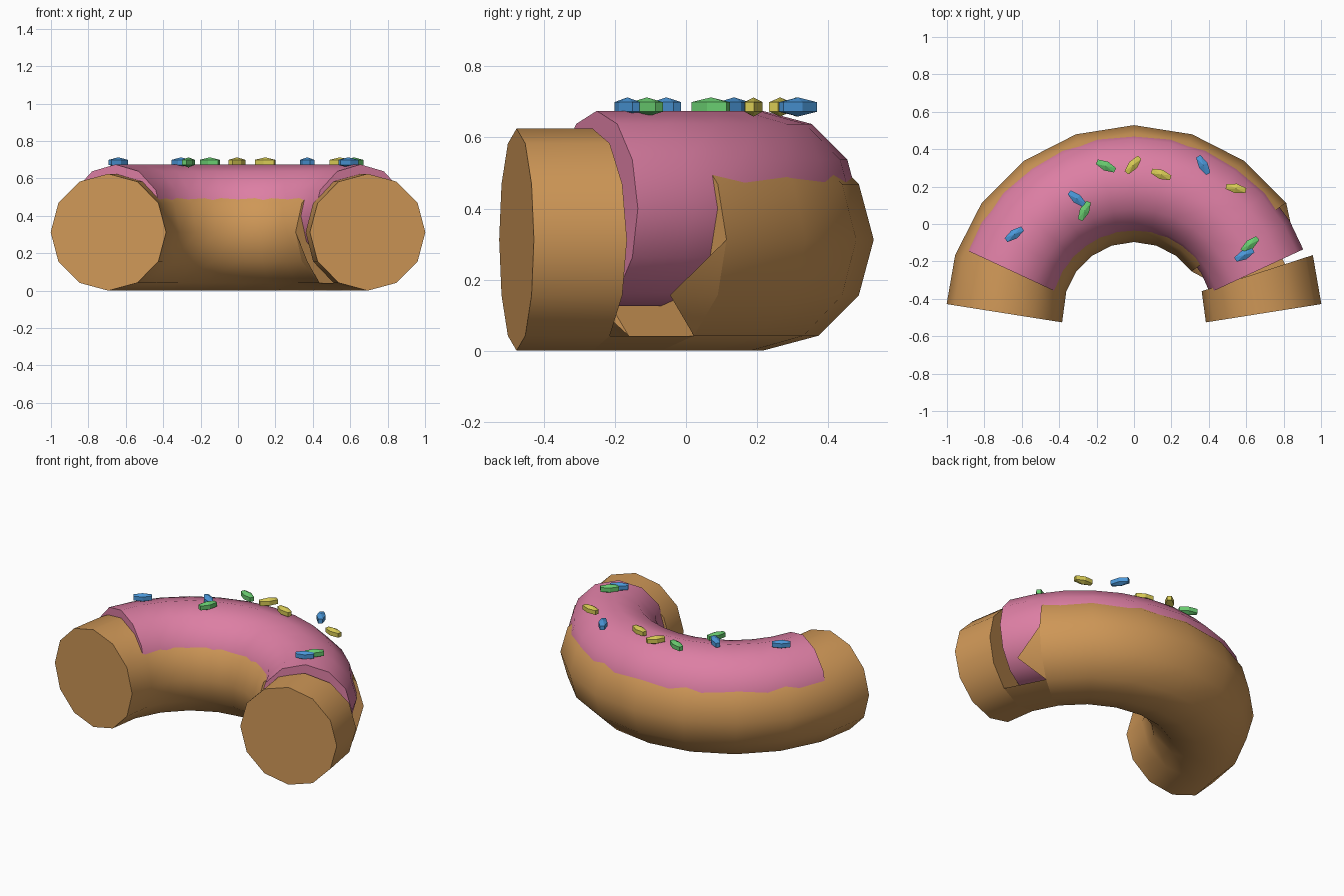
import bpy, bmesh, math
from mathutils import Vector

if "Cube" in bpy.data.objects:
    bpy.data.objects.remove(bpy.data.objects["Cube"])

CY = -0.477      # centre of the ring arc
MAJOR = 0.693
SIDES = 12


def material(name, rgb):
    m = bpy.data.materials.new(name)
    m.diffuse_color = (*rgb, 1)
    m.use_nodes = True
    m.node_tree.nodes["Principled BSDF"].inputs["Base Color"].default_value = m.diffuse_color
    return m


dough_mat = material("baked dough", (0.62, 0.31, 0.095))
icing_mat = material("pink icing", (0.72, 0.21, 0.37))
blue = material("blue sprinkle", (0.07, 0.31, 0.69))
green = material("green sprinkle", (0.14, 0.60, 0.16))
yellow = material("yellow sprinkle", (0.68, 0.59, 0.09))


def finish(bm, name, mat, angle=None):
    bmesh.ops.recalc_face_normals(bm, faces=bm.faces)
    me = bpy.data.meshes.new(name)
    bm.to_mesh(me)
    bm.free()
    ob = bpy.data.objects.new(name, me)
    bpy.context.collection.objects.link(ob)
    me.materials.append(mat)
    for p in me.polygons:
        p.use_smooth = angle is not None
    if angle:
        bpy.ops.object.select_all(action='DESELECT')
        ob.select_set(True)
        bpy.context.view_layer.objects.active = ob
        bpy.ops.object.shade_smooth_by_angle(angle=math.radians(angle))
    return ob


def ring(bm, a, tilt, r, z):
    """Cross-section circle at arc angle a, turned by tilt about its centre."""
    c = Vector((MAJOR * math.cos(a), CY + MAJOR * math.sin(a), z))
    out = Vector((math.cos(a + tilt), math.sin(a + tilt), 0))
    return [bm.verts.new(c + out * r * math.cos(t) + Vector((0, 0, r * math.sin(t))))
            for t in (2 * math.pi * k / SIDES for k in range(SIDES))]


def arc_rings(bm, a0, a1, n, r, z):
    step = math.radians((a1 - a0) / n)
    rings = []
    for i in range(n + 1):
        tilt = step / 2 if i == 0 else -step / 2 if i == n else 0
        rings.append(ring(bm, math.radians(a0) + i * step, tilt, r, z))
    return rings


def bridge(bm, A, B, ks=range(SIDES)):
    for k in ks:
        j = (k + 1) % SIDES
        bm.faces.new((A[k], A[j], B[j], B[k]))


# dough: half ring with one bitten segment near the right end
bm = bmesh.new()
R = arc_rings(bm, 0, 180, 10, 0.3125, 0.3125)
for i in range(10):
    if i == 1:
        bridge(bm, R[1], R[2], (8, 9))       # only the floor is left
    else:
        bridge(bm, R[i], R[i + 1])
for i in (0, 1, 2, 10):
    bm.faces.new(R[i])
# torn crumbs left along the edge of the bite, outer and inner side
for hi, mid, lo in ((0, 11, 10), (6, 7, 8)):
    m = bm.verts.new((R[1][mid].co + R[2][mid].co) / 2)
    bm.faces.new((R[2][hi], R[2][mid], m))
    bm.faces.new((R[2][mid], R[2][lo], m))
finish(bm, "dough", dough_mat, 60)

# icing: slimmer arc sitting higher in the dough
bm = bmesh.new()
R = arc_rings(bm, 19, 161, 12, 0.275, 0.40)
for i in range(12):
    bridge(bm, R[i], R[i + 1])
bm.faces.new(R[0])
bm.faces.new(R[-1])
finish(bm, "icing", icing_mat, 40)

# sprinkles: stretched low-poly beads, all at one height
SPRINKLES = [
    (blue, -0.64, -0.055, 35), (blue, -0.305, 0.135, -40), (green, -0.265, 0.07, 65),
    (green, -0.15, 0.31, -25), (yellow, -0.005, 0.315, 50), (yellow, 0.145, 0.265, -20),
    (blue, 0.37, 0.315, -60), (yellow, 0.545, 0.19, -12), (green, 0.62, -0.11, 40),
    (blue, 0.59, -0.165, 28)]
for n, (mat, x, y, deg) in enumerate(SPRINKLES):
    bm = bmesh.new()
    bmesh.ops.create_uvsphere(bm, u_segments=6, v_segments=3, radius=1)
    ob = finish(bm, f"sprinkle_{n + 1}", mat)
    ob.scale = (0.072, 0.03, 0.027)
    ob.rotation_euler.z = math.radians(deg)
    ob.location = (x, y, 0.686)
